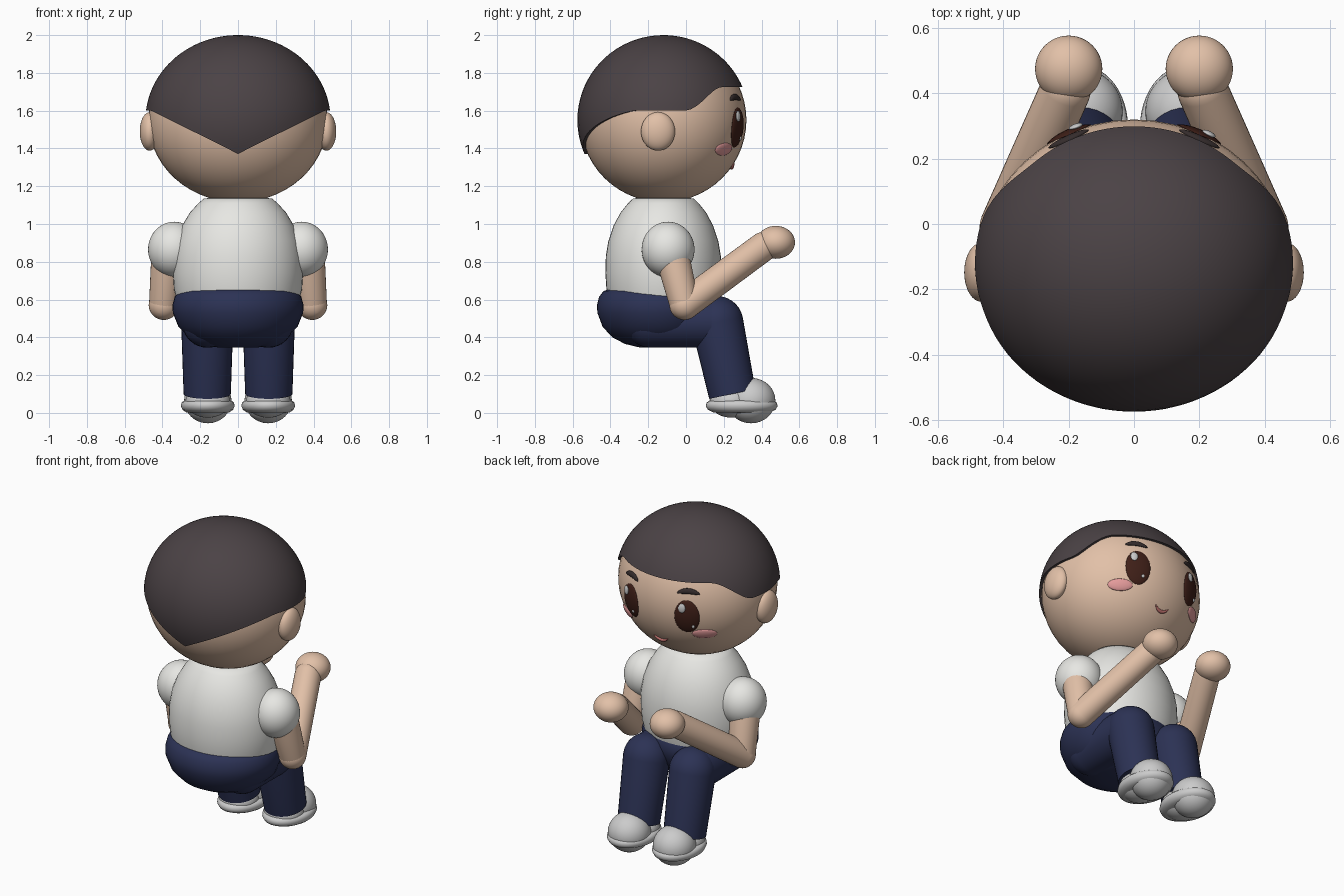
import bpy, bmesh, math
from mathutils import Vector, Matrix

if "Cube" in bpy.data.objects:
    bpy.data.objects.remove(bpy.data.objects["Cube"])

HEAD = Vector((0, -0.12, 1.55))
SKIN_R = Vector((0.475, 0.44, 0.435))
HAIR_R = Vector((0.49, 0.455, 0.45))


def material(name, rgb):
    m = bpy.data.materials.new(name)
    m.diffuse_color = (*rgb, 1)
    m.use_nodes = True
    m.node_tree.nodes["Principled BSDF"].inputs["Base Color"].default_value = m.diffuse_color
    return m


SKIN = material("skin", (0.76, 0.53, 0.39))
HAIR = material("hair", (0.07, 0.055, 0.06))
SHIRT = material("shirt", (0.8, 0.8, 0.77))
PANTS = material("pants", (0.025, 0.032, 0.09))
EYE = material("eye", (0.05, 0.014, 0.009))
WHITE = material("white", (0.85, 0.85, 0.85))
BROW = material("brow", (0.035, 0.025, 0.025))
BLUSH = material("blush", (0.78, 0.33, 0.33))
MOUTH = material("mouth", (0.5, 0.16, 0.15))


def finish(name, bm, mat, angle=50):
    bmesh.ops.recalc_face_normals(bm, faces=bm.faces)
    me = bpy.data.meshes.new(name)
    bm.to_mesh(me)
    bm.free()
    ob = bpy.data.objects.new(name, me)
    bpy.context.collection.objects.link(ob)
    me.materials.append(mat)
    bpy.ops.object.select_all(action='DESELECT')
    ob.select_set(True)
    bpy.context.view_layer.objects.active = ob
    bpy.ops.object.shade_smooth_by_angle(angle=math.radians(angle))
    return ob


def ball(name, loc, radii, mat):
    bm = bmesh.new()
    bmesh.ops.create_uvsphere(bm, u_segments=48, v_segments=28, radius=1)
    bmesh.ops.transform(bm, matrix=Matrix.LocRotScale(Vector(loc), None, Vector(radii)), verts=bm.verts)
    return finish(name, bm, mat)


def lathe(name, profile, mat, matrix, n=48):
    """Spin (radius, height) points about local z and close both ends."""
    bm = bmesh.new()
    rings = [[bm.verts.new((r * math.cos(a), r * math.sin(a), z))
              for a in (2 * math.pi * i / n for i in range(n))] for r, z in profile]
    for a, b in zip(rings, rings[1:]):
        for i in range(n):
            bm.faces.new((a[i], a[(i + 1) % n], b[(i + 1) % n], b[i]))
    bm.faces.new(rings[0][::-1])
    bm.faces.new(rings[-1])
    bmesh.ops.transform(bm, matrix=matrix, verts=bm.verts)
    return finish(name, bm, mat)


def limb(name, a, b, r1, r2, mat, flat_end=False):
    """Tapered capsule from a to b."""
    a, b = Vector(a), Vector(b)
    length = (b - a).length
    arc = [math.radians(t) for t in range(2, 91, 11)]
    prof = [(r1 * math.sin(t), -r1 * math.cos(t)) for t in arc]
    if flat_end:
        prof.append((r2, length))
    else:
        prof += [(r2 * math.sin(t), length + r2 * math.cos(t)) for t in reversed(arc)]
    rot = (b - a).to_track_quat('Z', 'Y')
    return lathe(name, prof, mat, Matrix.LocRotScale(a, rot, None), 32)


def on_face(x, z):
    """Point on the front of the head and its outward normal."""
    dz = z - HEAD.z
    d = math.sqrt(max(0.01, 1 - (x / SKIN_R.x) ** 2 - (dz / SKIN_R.z) ** 2))
    p = Vector((x, SKIN_R.y * d, dz))
    n = Vector([p[i] / SKIN_R[i] ** 2 for i in range(3)]).normalized()
    return p + HEAD, n


def patch(name, x, z, w, h, mat, thick=0.012, lift=0.0, arch=0.0):
    """Oval lens that follows the curve of the face."""
    p, nrm = on_face(x, z)
    side = Vector((nrm.y, -nrm.x, 0)).normalized()
    up = side.cross(nrm)
    bm = bmesh.new()
    bmesh.ops.create_uvsphere(bm, u_segments=28, v_segments=14, radius=1)
    for v in bm.verts:
        u, s, t = v.co
        q = p + side * (u * w) + up * (s * h - arch * u * u) - HEAD
        k = 1 / math.sqrt(sum((q[i] / SKIN_R[i]) ** 2 for i in range(3)))
        v.co = HEAD + q * k + nrm * (t * thick + lift)
    return finish(name, bm, mat)


# Head, neck and ears
ball("head", HEAD, SKIN_R, SKIN)
limb("neck", (0, -0.12, 1.05), (0, -0.12, 1.2), 0.13, 0.13, SKIN)
for s, tag in ((1, "right"), (-1, "left")):
    ball(tag + "_ear", (s * 0.468, -0.148, 1.49), (0.052, 0.09, 0.102), SKIN)


# Hair cap: pointed nape, level sides, raised fringe
def hairline(x, y):
    if y < 0:
        return min(1.6, 1.37 + 0.245 * abs(x))
    t = min(1, max(0, (y - 0.25) / 0.5))
    return 1.6 + 0.125 * t * t * (3 - 2 * t)


bm = bmesh.new()
N, R = 96, 24
top = bm.verts.new(HEAD + Vector((0, 0, HAIR_R.z)))
rings = []
for j in range(1, R + 2):
    ring = []
    for i in range(N):
        a = 2 * math.pi * i / N
        x, y = math.sin(a), math.cos(a)
        end = math.acos((hairline(x, y) - HEAD.z) / HAIR_R.z)
        ph = end * min(j, R) / R
        rad = HAIR_R if j <= R else SKIN_R * 0.98
        ring.append(bm.verts.new(HEAD + Vector((rad.x * x * math.sin(ph), rad.y * y * math.sin(ph),
                                                HAIR_R.z * math.cos(ph)))))
    rings.append(ring)
for i in range(N):
    k = (i + 1) % N
    bm.faces.new((top, rings[0][i], rings[0][k]))
    for p, q in zip(rings, rings[1:]):
        bm.faces.new((p[i], q[i], q[k], p[k]))
finish("hair", bm, HAIR)

# Face
for s, tag in ((1, "right"), (-1, "left")):
    patch(tag + "_eye", s * 0.2, 1.51, 0.076, 0.11, EYE)
    patch(tag + "_eye_glint", s * 0.2 + 0.025, 1.57, 0.022, 0.029, WHITE, 0.008, 0.011)
    patch(tag + "_eye_spark", s * 0.2 - 0.03, 1.455, 0.009, 0.011, WHITE, 0.006, 0.01)
    patch(tag + "_eyebrow", s * 0.2, 1.672, 0.068, 0.017, BROW, 0.01, 0.002, 0.015)
    patch(tag + "_cheek", s * 0.275, 1.395, 0.074, 0.036, BLUSH, 0.01)
patch("mouth", 0, 1.3, 0.05, 0.011, MOUTH, 0.01, 0.002, -0.028)

# Shirt and hips
lathe("shirt", [(0.32, 0.58), (0.338, 0.65), (0.345, 0.74), (0.342, 0.83), (0.327, 0.91), (0.297, 0.99),
                (0.255, 1.06), (0.21, 1.11), (0.18, 1.135), (0.12, 1.14)], SHIRT,
      Matrix.LocRotScale(Vector((0, -0.12, 0)), None, Vector((1, 0.89, 1))))
lathe("trouser_seat", [(0.1, 0.345), (0.19, 0.365), (0.26, 0.4), (0.315, 0.455), (0.345, 0.53), (0.347, 0.57),
                       (0.335, 0.615), (0.31, 0.645), (0.28, 0.655), (0.2, 0.655)], PANTS,
      Matrix.LocRotScale(Vector((0, -0.145, 0)), None, Vector((1, 0.94, 1))))

for s, tag in ((1, "right"), (-1, "left")):
    # Bent legs
    limb(tag + "_thigh", (s * 0.16, -0.19, 0.48), (s * 0.163, 0.165, 0.48), 0.135, 0.135, PANTS)
    limb(tag + "_shin", (s * 0.163, 0.165, 0.48), (s * 0.163, 0.245, 0.1), 0.138, 0.125, PANTS, True)
    # Shoes
    lathe(tag + "_sole", [(0.6, 0), (0.8, 0.003), (0.94, 0.016), (1, 0.035), (0.98, 0.054), (0.9, 0.064), (0.5, 0.066)],
          WHITE, Matrix.LocRotScale(Vector((s * 0.16, 0.295, 0)), None, Vector((0.142, 0.19, 1))))
    ball(tag + "_shoe_toe", (s * 0.16, 0.345, 0.065), (0.125, 0.128, 0.12), WHITE)
    ball(tag + "_shoe_heel", (s * 0.16, 0.24, 0.06), (0.118, 0.115, 0.085), WHITE)
    # Arms reaching forward
    ball(tag + "_sleeve", (s * 0.338, -0.095, 0.865), (0.138, 0.14, 0.147), SHIRT)
    elbow, wrist = (s * 0.393, -0.008, 0.572), (s * 0.21, 0.41, 0.88)
    limb(tag + "_upper_arm", (s * 0.37, -0.07, 0.82), elbow, 0.09, 0.078, SKIN)
    limb(tag + "_forearm", elbow, wrist, 0.08, 0.078, SKIN)
    ball(tag + "_hand", (s * 0.2, 0.475, 0.903), (0.103, 0.102, 0.087), SKIN)
